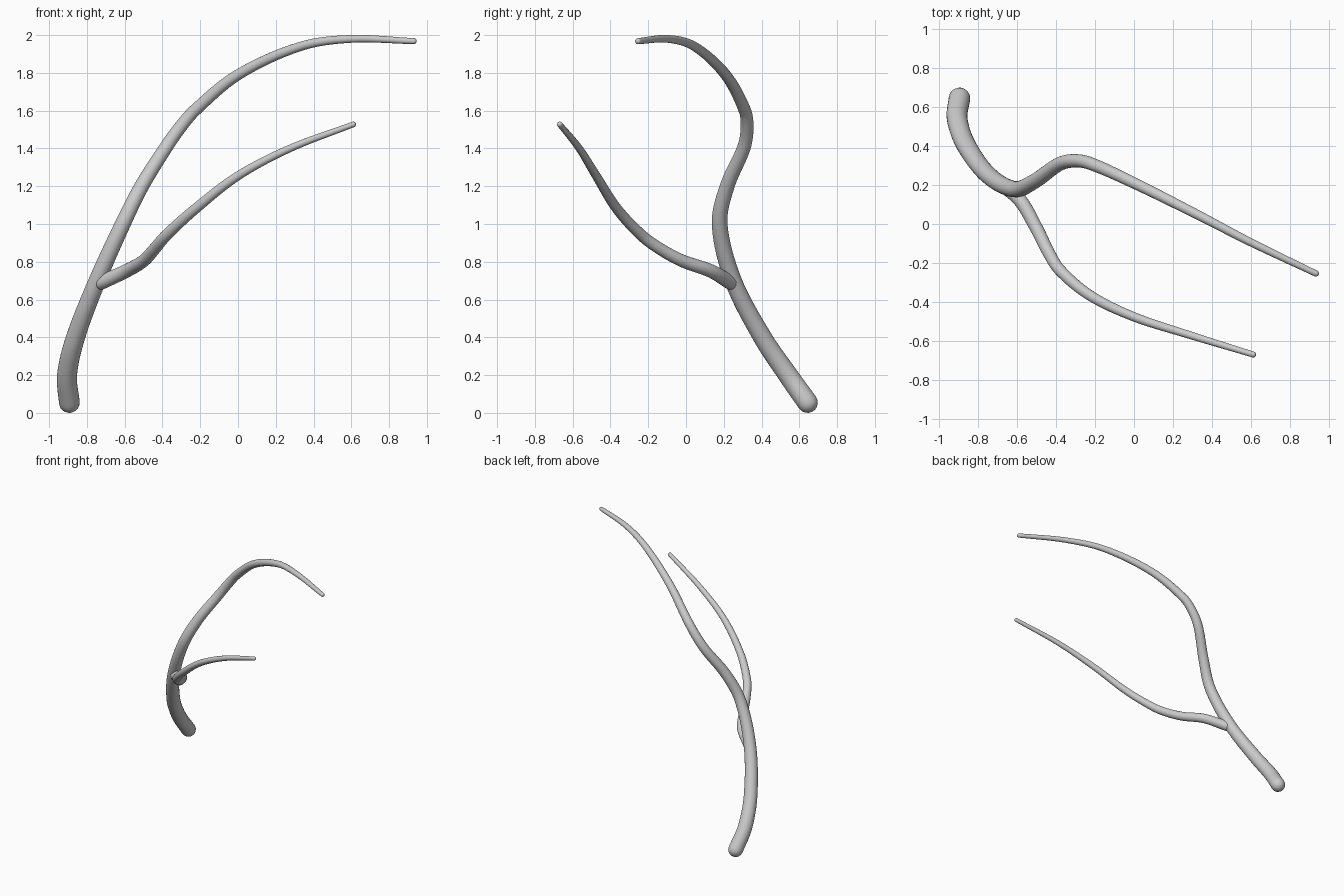
import bpy, bmesh, math
from mathutils import Vector

if "Cube" in bpy.data.objects:
    bpy.data.objects.remove(bpy.data.objects["Cube"])

SIDES = 24


def spline(points, steps=8):
    """Smooth (Catmull-Rom) path through the points."""
    p = [Vector(q) for q in points]
    p = [2 * p[0] - p[1]] + p + [2 * p[-1] - p[-2]]
    path = []
    for i in range(1, len(p) - 2):
        a, b, c, d = p[i - 1:i + 3]
        m0 = (c - a) * (c - b).length / ((b - a).length + (c - b).length)
        m1 = (d - b) * (c - b).length / ((c - b).length + (d - c).length)
        for s in range(steps):
            t = s / steps
            path.append((2*t**3 - 3*t**2 + 1) * b + (t**3 - 2*t**2 + t) * m0
                        + (3*t**2 - 2*t**3) * c + (t**3 - t**2) * m1)
    path.append(p[-2])
    return path


def tapered_tube(name, points, r0, r1):
    """Round tube along a path, linear taper, domed ends."""
    path = spline(points)
    dist = [0.0]
    for a, b in zip(path, path[1:]):
        dist.append(dist[-1] + (b - a).length)
    radii = [r0 + (r1 - r0) * d / dist[-1] for d in dist]
    t0 = (path[1] - path[0]).normalized()
    t1 = (path[-1] - path[-2]).normalized()
    # dome rings
    angles = [math.radians(a) for a in (20, 40, 60, 78)]
    start = [(path[0] - t0 * r0 * math.sin(a), r0 * math.cos(a)) for a in reversed(angles)]
    end = [(path[-1] + t1 * r1 * math.sin(a), r1 * math.cos(a)) for a in angles]
    rings = start + list(zip(path, radii)) + end

    bm = bmesh.new()
    side = t0.orthogonal().normalized()
    loops = []
    for i, (c, r) in enumerate(rings):
        t = (rings[min(i + 1, len(rings) - 1)][0] - rings[max(i - 1, 0)][0]).normalized()
        side = (side - t * side.dot(t)).normalized()
        up = t.cross(side)
        loops.append([bm.verts.new(c + r * (side * math.cos(k * math.tau / SIDES)
                                            + up * math.sin(k * math.tau / SIDES)))
                      for k in range(SIDES)])
    for a, b in zip(loops, loops[1:]):
        for k in range(SIDES):
            n = (k + 1) % SIDES
            bm.faces.new((a[k], a[n], b[n], b[k]))
    bm.faces.new(loops[0][::-1])
    bm.faces.new(loops[-1])
    for f in bm.faces:
        f.smooth = True
    mesh = bpy.data.meshes.new(name)
    bm.to_mesh(mesh)
    bm.free()
    obj = bpy.data.objects.new(name, mesh)
    bpy.context.collection.objects.link(obj)
    return obj


# main stem, from the ground to the upper tip
tapered_tube("main_stem", [
    (-0.893, 0.643, 0.055), (-0.905, 0.54, 0.20), (-0.86, 0.405, 0.40),
    (-0.745, 0.25, 0.70), (-0.61, 0.178, 1.00), (-0.51, 0.218, 1.20),
    (-0.385, 0.305, 1.40), (-0.315, 0.323, 1.50), (-0.23, 0.312, 1.60),
    (0.0, 0.21, 1.79), (0.33, 0.045, 1.94), (0.60, -0.095, 1.98),
    (0.93, -0.253, 1.968)], 0.055, 0.016)

# side branch, starting inside the stem
tapered_tube("side_branch", [
    (-0.725, 0.235, 0.69), (-0.59, 0.13, 0.752), (-0.50, -0.02, 0.805),
    (-0.44, -0.14, 0.87), (-0.38, -0.235, 0.94), (-0.226, -0.365, 1.08),
    (0.0, -0.475, 1.255), (0.275, -0.565, 1.40), (0.61, -0.668, 1.527)],
    0.038, 0.015)
